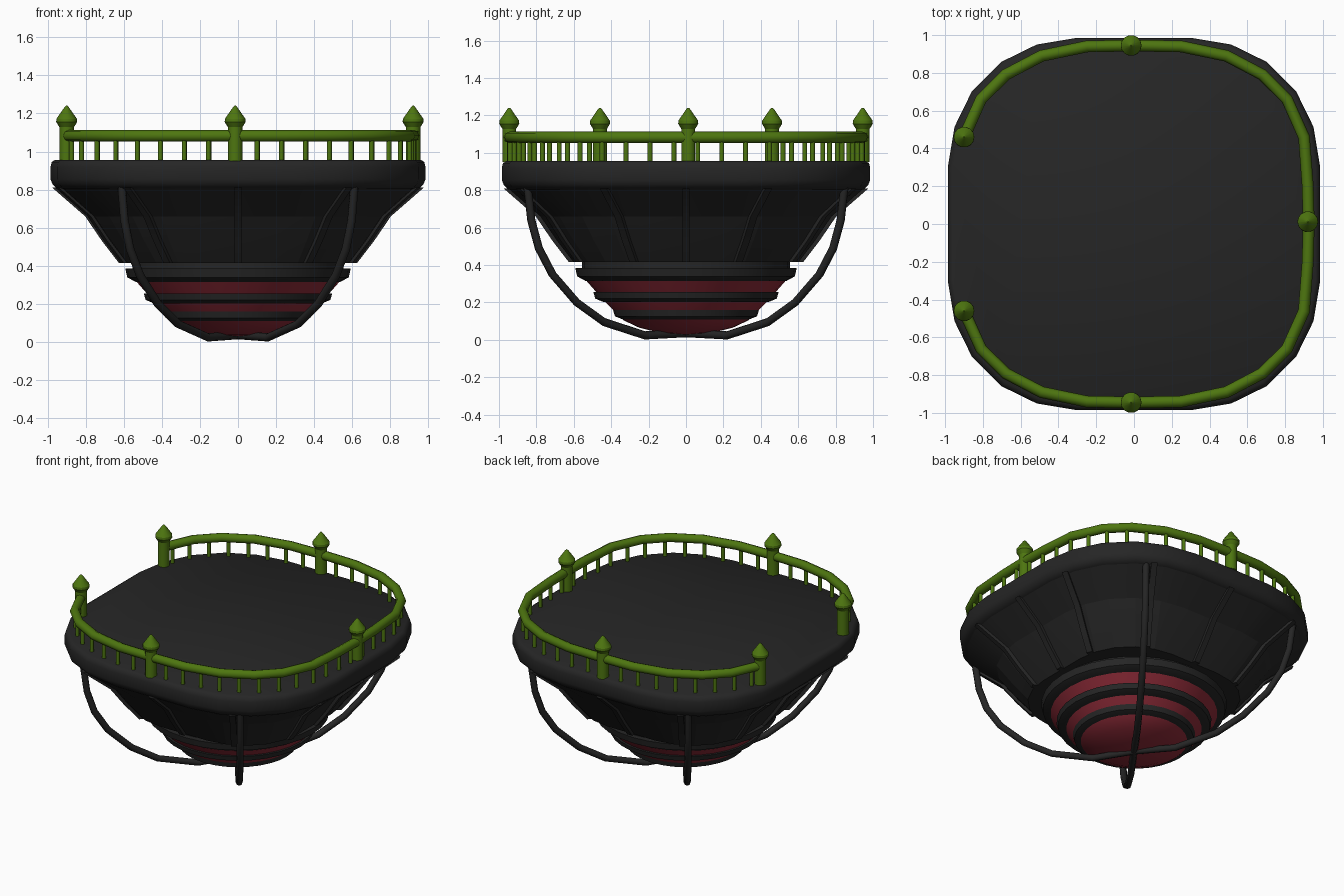
import bpy, bmesh, math
from mathutils import Vector

cube = bpy.data.objects.get("Cube")
if cube:
    bpy.data.objects.remove(cube, do_unlink=True)


def material(name, rgb):
    m = bpy.data.materials.new(name)
    m.use_nodes = True
    m.diffuse_color = (*rgb, 1)
    m.node_tree.nodes["Principled BSDF"].inputs["Base Color"].default_value = (*rgb, 1)
    return m


CHARCOAL = material("charcoal", (0.019, 0.019, 0.019))
RED = material("deep_red", (0.26, 0.023, 0.038))
GREEN = material("moss_green", (0.075, 0.18, 0.005))


def finish(ob, mat, angle=30):
    ob.data.materials.append(mat)
    bpy.ops.object.select_all(action='DESELECT')
    ob.select_set(True)
    bpy.context.view_layer.objects.active = ob
    bpy.ops.object.shade_smooth_by_angle(angle=math.radians(angle))
    return ob


def loft(name, rings, mat, angle=30):
    """Skin a stack of equal-sized closed rings and cap both ends."""
    bm = bmesh.new()
    rows = [[bm.verts.new(p) for p in ring] for ring in rings]
    n = len(rows[0])
    for a, b in zip(rows, rows[1:]):
        for i in range(n):
            j = (i + 1) % n
            bm.faces.new((a[i], a[j], b[j], b[i]))
    bm.faces.new(rows[0])
    bm.faces.new(rows[-1])
    bmesh.ops.recalc_face_normals(bm, faces=bm.faces)
    me = bpy.data.meshes.new(name)
    bm.to_mesh(me)
    bm.free()
    ob = bpy.data.objects.new(name, me)
    bpy.context.collection.objects.link(ob)
    return finish(ob, mat, angle)


def lathe(name, profile, mat, n=32, at=(0, 0), angle=30):
    turn = [math.tau * i / n for i in range(n)]
    return loft(name, [[(at[0] + r * math.cos(t), at[1] + r * math.sin(t), z)
                        for t in turn] for r, z in profile], mat, angle)


def tube(name, path, radius, mat):
    cu = bpy.data.curves.new(name, 'CURVE')
    cu.dimensions = '3D'
    cu.bevel_depth = radius
    cu.bevel_resolution = 2
    cu.use_fill_caps = True
    sp = cu.splines.new('POLY')
    sp.points.add(len(path) - 1)
    for pt, co in zip(sp.points, path):
        pt.co = (*co, 1)
    ob = bpy.data.objects.new(name, cu)
    bpy.context.collection.objects.link(ob)
    bpy.ops.object.select_all(action='DESELECT')
    ob.select_set(True)
    bpy.context.view_layer.objects.active = ob
    bpy.ops.object.convert(target='MESH')
    return finish(bpy.context.object, mat, 50)


# Rounded square plan shared by the platform and hull
quarter = [(0.985, 0.305), (0.95, 0.515), (0.858, 0.703),
           (0.703, 0.858), (0.515, 0.95), (0.305, 0.985)]
outline = []
for k in range(4):
    outline += quarter
    quarter = [(-y, x) for x, y in quarter]


def reach(angle):
    """Distance from the centre to the plan outline in a direction."""
    d = Vector((math.cos(angle), math.sin(angle)))
    for i, p in enumerate(outline):
        p, q = Vector(p), Vector(outline[(i + 1) % len(outline)])
        if p.cross(d) >= -1e-6 and d.cross(q) >= -1e-6 and d.dot(p) > 0:
            return p.cross(q - p) / d.cross(q - p)
    return 1.0


def plan(scale, z):
    return [(x * scale, y * scale, z) for x, y in outline]


# Platform with a rounded rim, and the tapering hull below it
rim = [(0.975, 0.957), (0.993, 0.945), (1, 0.92), (1, 0.855), (0.99, 0.83), (0.965, 0.805)]
loft("platform", [plan(*p) for p in rim], CHARCOAL, 50)
hull = [(0.965, 0.81), (0.79, 0.66), (0.70, 0.53), (0.61, 0.415)]
loft("hull", [plan(*p) for p in hull], CHARCOAL, 12)

# Ribs running down the hull
rib_angles = set()
for a in (0, 25, 57, 90):
    rib_angles |= {a, (180 - a) % 360, (180 + a) % 360, (360 - a) % 360}
for a in sorted(rib_angles):
    t = math.radians(a)
    out = Vector((math.cos(t), math.sin(t), 0))
    side = Vector((-out.y, out.x, 0)) * 0.02
    rings = []
    for s, z in hull:
        inner = out * (reach(t) * s - 0.03) + Vector((0, 0, z))
        outer = inner + out * 0.055
        rings.append([inner - side, outer - side, outer + side, inner + side])
    loft("hull_rib", rings, CHARCOAL)

# Red dome with dark stepped bands
lathe("collar", [(0.555, 0.43), (0.555, 0.36)], CHARCOAL)
lathe("dome", [(0.545, 0.33), (0.475, 0.25), (0.43, 0.2), (0.385, 0.155),
               (0.335, 0.105), (0.25, 0.065), (0.13, 0.036), (0.01, 0.028)], RED, angle=40)
for r, top, drop in ((0.592, 0.385, 0.07), (0.495, 0.255, 0.053), (0.39, 0.16, 0.052)):
    lathe("dome_band", [(r - 0.07, top), (r, top), (r - 0.01, top - drop * 0.65),
                        (r - 0.055, top - drop)], CHARCOAL)

# Two crossing hoops slung under the hull
half = [(1.045, 0.82), (1.02, 0.64), (0.97, 0.49), (0.88, 0.35),
        (0.72, 0.2), (0.54, 0.095), (0.27, 0.024)]
arc = half + [(0, 0.036)] + [(-r, z) for r, z in reversed(half)]
for sx in (-1, 1):
    tube("support_hoop", [(r * 0.585 * sx, r * 0.811, z) for r, z in arc], 0.022, CHARCOAL)

# Railing, open on one side
bend = [(-0.9, 0.46), (-0.81, 0.66), (-0.68, 0.79), (-0.49, 0.89), (-0.25, 0.94)]
back = bend + [(0, 0.945)] + [(-x, y) for x, y in reversed(bend)] + [(0.92, 0.2)]
path = back + [(0.925, 0)] + [(x, -y) for x, y in reversed(back)]
tube("handrail", [(x, y, 1.083) for x, y in path], 0.031, GREEN)

# Balusters at even spacing along the rail
step, travelled = 0.128, 0.064
for p, q in zip(path, path[1:]):
    p, q = Vector(p), Vector(q)
    length = (q - p).length
    while travelled < length:
        spot = p.lerp(q, travelled / length)
        lathe("baluster", [(0.013, 0.95), (0.013, 1.075)], GREEN, 8, spot, 50)
        travelled += step
    travelled -= length

# Posts with pointed caps
for spot in ((-0.9, 0.46), (-0.9, -0.46), (-0.015, 0.945), (-0.015, -0.945), (0.92, 0.012)):
    lathe("rail_post", [(0.038, 0.95), (0.038, 1.135)], GREEN, 14, spot)
    lathe("post_cap", [(0.036, 1.125), (0.055, 1.155), (0.054, 1.172),
                       (0.012, 1.232), (0.003, 1.241)], GREEN, 14, spot)
